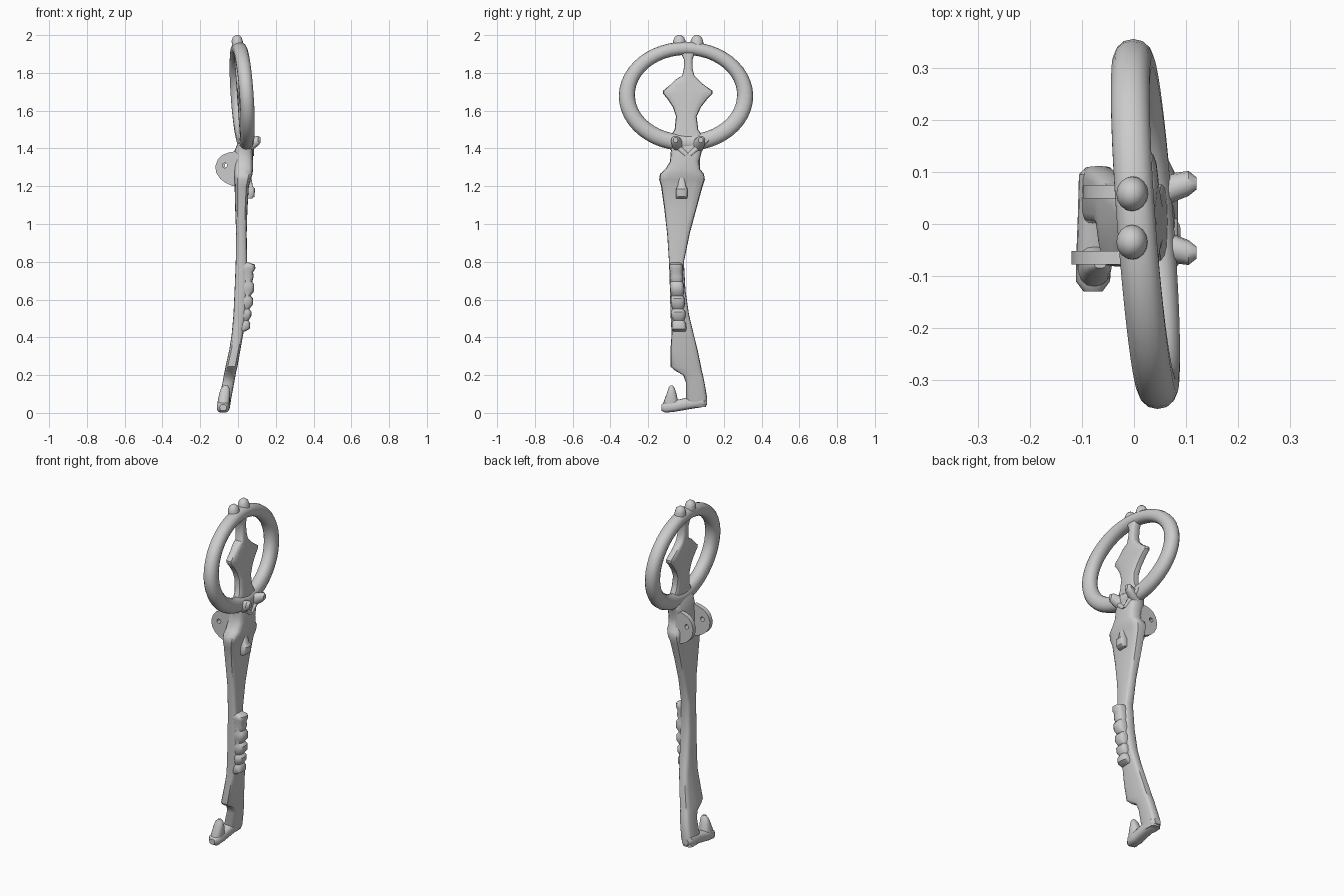
import bpy, math
from mathutils import Vector


def finish(name, verts, faces, angle=40):
    mesh = bpy.data.meshes.new(name)
    mesh.from_pydata([tuple(v) for v in verts], [], faces)
    mesh.update()
    ob = bpy.data.objects.new(name, mesh)
    bpy.context.collection.objects.link(ob)
    bpy.ops.object.select_all(action='DESELECT')
    ob.select_set(True)
    bpy.context.view_layer.objects.active = ob
    bpy.ops.object.mode_set(mode='EDIT')
    bpy.ops.mesh.select_all(action='SELECT')
    bpy.ops.mesh.normals_make_consistent(inside=False)
    bpy.ops.object.mode_set(mode='OBJECT')
    bpy.ops.object.shade_smooth_by_angle(angle=math.radians(angle))
    return ob


def loft(name, sections, power=2.0, sides=16, closed=False):
    """Skin superellipse sections given as (centre, half-axis u, half-axis v)."""
    verts, faces = [], []
    soft = lambda t: math.copysign(abs(t) ** (2 / power), t)
    for c, u, v in sections:
        for i in range(sides):
            a = 2 * math.pi * i / sides
            verts.append(Vector(c) + Vector(u) * soft(math.cos(a)) + Vector(v) * soft(math.sin(a)))
    n = len(sections)
    for r in range(n if closed else n - 1):
        s = (r + 1) % n
        for i in range(sides):
            j = (i + 1) % sides
            faces.append((r * sides + i, r * sides + j, s * sides + j, s * sides + i))
    if not closed:
        faces.append(tuple(range(sides)))
        faces.append(tuple(range((n - 1) * sides, n * sides)))
    return finish(name, verts, faces)


def upright(name, rows, power):
    """Vertical loft from rows of (z, y min, y max, x min, x max)."""
    return loft(name, [(((x0 + x1) / 2, (y0 + y1) / 2, z), (0, (y1 - y0) / 2, 0), ((x1 - x0) / 2, 0, 0))
                       for z, y0, y1, x0, x1 in rows], power)


def ring_x(y, z):
    """The bow lies in a slightly tilted plane."""
    return 0.022 - 0.075 * y - 0.07 * (z - 1.68)


# bow ring
sections = []
for i in range(48):
    a = 2 * math.pi * i / 48
    d = Vector((0, math.cos(a), math.sin(a)))
    y, z = 0.313 * d.y, 1.68 + 0.25 * d.z
    out = Vector((0, d.y / 0.313, d.z / 0.25)).normalized()
    sections.append(((ring_x(y, z), y, z), out * (0.043 - 0.008 * max(d.z, 0)), (0.038, 0, 0)))
loft("bow_ring", sections, 2.2, 14, True)

# ornament standing inside the bow
rows = [(1.38, -0.07, 0.08), (1.43, -0.10, 0.11), (1.46, -0.085, 0.09), (1.50, -0.06, 0.065), (1.57, -0.053, 0.056),
        (1.62, -0.07, 0.08), (1.665, -0.10, 0.115), (1.69, -0.122, 0.14), (1.705, -0.122, 0.14),
        (1.74, -0.08, 0.09), (1.765, -0.055, 0.065), (1.785, -0.02, 0.045), (1.82, -0.012, 0.035),
        (1.87, -0.01, 0.034), (1.90, -0.025, 0.045), (1.94, -0.06, 0.08)]
upright("bow_ornament", [(z, a, b, ring_x(0, z) - 0.027, ring_x(0, z) + 0.027) for z, a, b in rows], 3.5)

# crown nubs on top of the bow
for y in (-0.035, 0.058):
    upright("crown_nub", [(1.93, y - 0.035, y + 0.035, -0.03, 0.03), (1.97, y - 0.033, y + 0.033, -0.034, 0.025),
                          (1.99, y - 0.024, y + 0.024, -0.027, 0.018), (2.0, y - 0.01, y + 0.01, -0.012, 0.005)], 2)

# curved, waisted shaft with shoulder
upright("shaft", [
    (0.03, 0.02, 0.105, -0.105, -0.045), (0.08, 0.0, 0.112, -0.10, -0.035), (0.16, 0.0, 0.098, -0.082, -0.02),
    (0.20, -0.015, 0.09, -0.075, -0.013), (0.225, -0.06, 0.083, -0.07, -0.008), (0.245, -0.082, 0.08, -0.066, -0.003),
    (0.34, -0.082, 0.06, -0.045, 0.014), (0.42, -0.076, 0.04, -0.033, 0.028), (0.52, -0.082, 0.016, -0.024, 0.04),
    (0.65, -0.085, -0.003, -0.018, 0.046), (0.80, -0.09, -0.011, -0.012, 0.048), (0.95, -0.10, 0.02, -0.01, 0.046),
    (1.08, -0.115, 0.055, -0.015, 0.05), (1.20, -0.132, 0.088, -0.018, 0.058), (1.235, -0.142, 0.1, -0.02, 0.068),
    (1.265, -0.138, 0.095, -0.02, 0.077), (1.29, -0.11, 0.075, -0.02, 0.08), (1.33, -0.085, 0.07, -0.02, 0.08),
    (1.39, -0.08, 0.085, -0.018, 0.078), (1.43, -0.09, 0.10, 0.0, 0.07), (1.46, -0.06, 0.07, 0.015, 0.06)], 4)

# notched grip on the shaft front
grip = []
for z, w, x in [(0.43, .033, .035), (0.445, .04, .062), (0.475, .037, .065), (0.49, .03, .056), (0.51, .038, .07),
                (0.535, .038, .072), (0.55, .03, .06), (0.575, .037, .08), (0.605, .037, .08), (0.62, .031, .066),
                (0.645, .037, .086), (0.68, .037, .086), (0.695, .032, .075), (0.72, .036, .083),
                (0.745, .033, .08), (0.765, .037, .092), (0.785, .035, .09), (0.797, .025, .055)]:
    y = -0.036 - 0.05 * (z - 0.43)
    grip.append((z, y - w, y + w, 0.0, x))
upright("notched_grip", grip, 3)

# foot and upturned hook
loft("foot", [((-0.072, 0.11, 0.06), (0, 0, 0.018), (0.02, 0, 0)), ((-0.072, 0.095, 0.062), (0, 0, 0.03), (0.034, 0, 0)),
              ((-0.074, 0.02, 0.052), (0, 0, 0.032), (0.034, 0, 0)), ((-0.077, -0.06, 0.036), (0, 0, 0.03), (0.034, 0, 0)),
              ((-0.079, -0.11, 0.03), (0, 0, 0.029), (0.033, 0, 0)), ((-0.079, -0.13, 0.028), (0, 0, 0.016), (0.018, 0, 0))], 2.8)
upright("hook", [(0.015, -0.128, -0.03, -0.11, -0.05), (0.06, -0.118, -0.042, -0.108, -0.044),
                 (0.10, -0.103, -0.05, -0.1, -0.042), (0.13, -0.093, -0.06, -0.09, -0.045),
                 (0.145, -0.085, -0.07, -0.076, -0.054)], 2.4)

# pair of pierced hinge lugs behind the neck
outline = [(0.02, 1.31), (0.01, 1.36), (-0.015, 1.385), (-0.05, 1.378), (-0.085, 1.365), (-0.108, 1.34),
           (-0.12, 1.305), (-0.115, 1.27), (-0.095, 1.24), (-0.065, 1.217), (-0.025, 1.2), (0.01, 1.21)]
for y, k in ((-0.065, 1.0), (0.062, 0.82)):
    hole = Vector((-0.07 * k, 1.31))
    loops = []
    for side in (y - 0.013, y + 0.013):
        loops.append([(x * k, side, z) for x, z in outline])
        inner = []
        for x, z in outline:
            d = (Vector((x * k, z)) - hole).normalized() * 0.013
            inner.append((hole.x + d.x, side, hole.y + d.y))
        loops.append(inner)
    n = len(outline)
    faces = [(p * n + i, p * n + (i + 1) % n, q * n + (i + 1) % n, q * n + i)
             for p, q in ((0, 1), (1, 3), (3, 2), (2, 0)) for i in range(n)]
    finish("hinge_lug", [v for loop in loops for v in loop], faces)

# small knobs and braces where the bow meets the neck
for y, s in ((-0.055, -1), (0.078, 1)):
    loft("neck_knob", [((0.03, y - s * 0.03, 1.41), (0, 0.042, 0), (0, 0, 0.045)),
                       ((0.075, y - s * 0.008, 1.425), (0, 0.028, 0), (0, 0, 0.035)),
                       ((0.105, y, 1.44), (0, 0.024, 0), (0, 0, 0.027)),
                       ((0.12, y, 1.445), (0, 0.012, 0), (0, 0, 0.014))], 2.3, 12)
    loft("neck_brace", [((0.055, 0.01, 1.36), (0, 0.025, 0), (0.03, 0, 0)),
                        ((0.06, y, 1.42), (0, 0.025, 0), (0.025, 0, 0)),
                        ((0.045, y + s * 0.045, 1.455), (0, 0.02, 0), (0.018, 0, 0))], 2.3, 12)

# little catch below the shoulder
upright("shoulder_catch", [(1.135, -0.052, 0.005, 0.03, 0.075), (1.145, -0.054, 0.008, 0.03, 0.087),
                           (1.185, -0.054, 0.008, 0.03, 0.09), (1.2, -0.045, 0.0, 0.03, 0.078),
                           (1.25, -0.035, -0.01, 0.03, 0.07)], 4)
